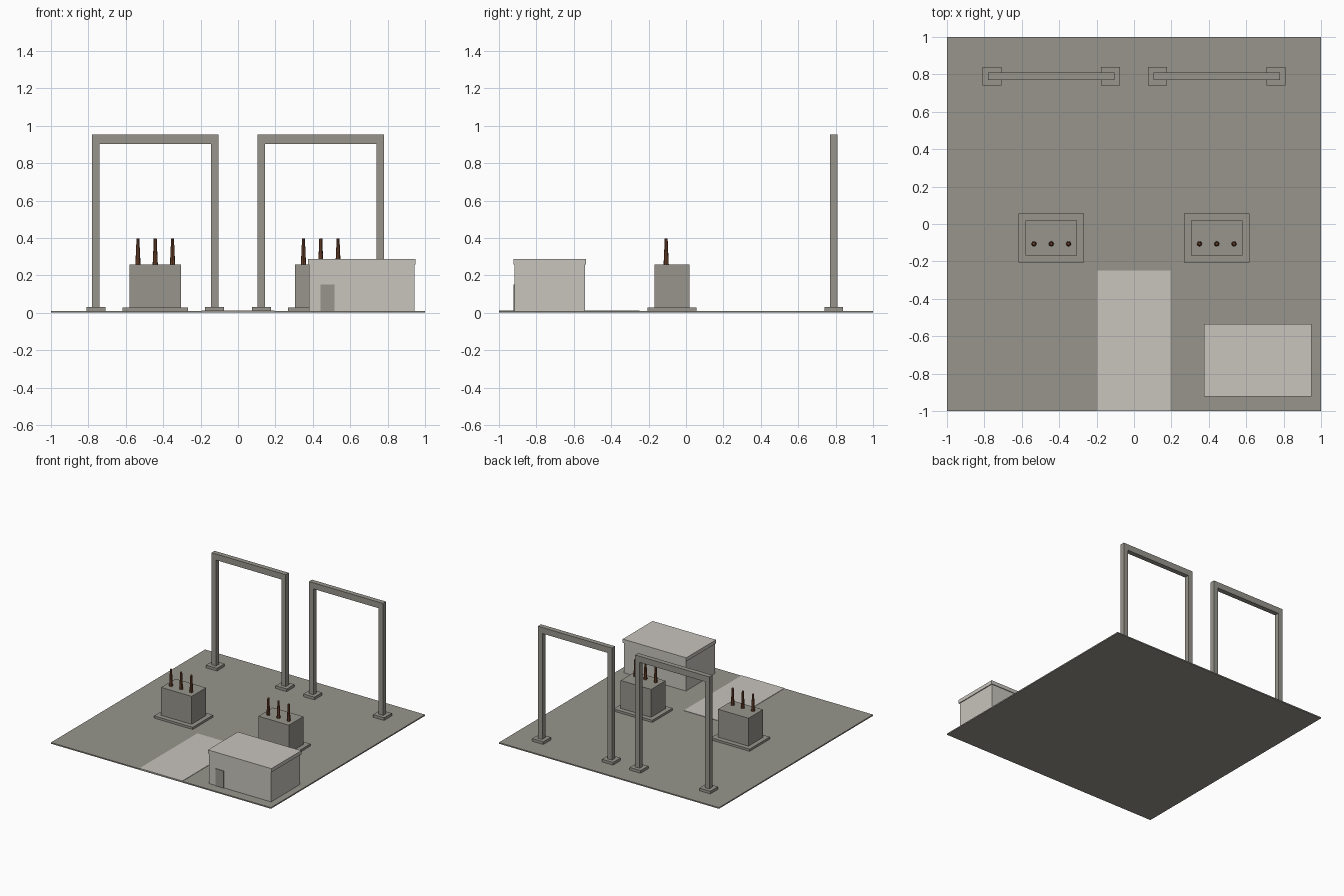
import bpy, bmesh

if "Cube" in bpy.data.objects:
    bpy.data.objects.remove(bpy.data.objects["Cube"])


def material(name, rgb):
    m = bpy.data.materials.new(name)
    m.diffuse_color = (*rgb, 1)
    m.use_nodes = True
    m.node_tree.nodes["Principled BSDF"].inputs["Base Color"].default_value = m.diffuse_color
    return m


GREY = material("concrete grey", (0.31, 0.30, 0.265))
LIGHT = material("pale stone", (0.58, 0.555, 0.51))
BROWN = material("porcelain brown", (0.17, 0.062, 0.028))


def finish(name, bm, mat):
    bmesh.ops.recalc_face_normals(bm, faces=bm.faces)
    me = bpy.data.meshes.new(name)
    bm.to_mesh(me)
    bm.free()
    me.materials.append(mat)
    ob = bpy.data.objects.new(name, me)
    bpy.context.collection.objects.link(ob)
    return ob


def box(name, x, y, z, mat):
    """Box from (min, max) ranges on each axis."""
    bm = bmesh.new()
    bmesh.ops.create_cube(bm, size=1)
    for v in bm.verts:
        v.co = [r[0] + (c + 0.5) * (r[1] - r[0]) for c, r in zip(v.co, (x, y, z))]
    return finish(name, bm, mat)


def around(c, size):
    return (c - size / 2, c + size / 2)


def turned(name, x, y, profile, mat, sides=8):
    """Low-poly turned part from (radius, height) points."""
    bm = bmesh.new()
    for (r1, z1), (r2, z2) in zip(profile, profile[1:]):
        res = bmesh.ops.create_cone(bm, cap_ends=True, segments=sides,
                                    radius1=r1, radius2=r2, depth=z2 - z1)
        bmesh.ops.translate(bm, verts=res["verts"], vec=(x, y, (z1 + z2) / 2))
    return finish(name, bm, mat)


# Yard slab and driveway
box("yard_slab", (-1, 1), (-1, 1), (0, 0.01), GREY)
box("driveway", (-0.196, 0.194), (-1, -0.248), (0.004, 0.013), LIGHT)

for side, s in (("left", -1), ("right", 1)):
    cx = 0.4425 * s

    # Gantry: two posts on footings with a cross beam
    gy = 0.79
    for i, off in enumerate((-0.317, 0.317)):
        box(f"{side}_gantry_footing_{i}", around(cx + off, 0.1), around(gy, 0.1), (0, 0.032), GREY)
        box(f"{side}_gantry_post_{i}", around(cx + off, 0.04), around(gy, 0.04), (0.032, 0.902), GREY)
    box(f"{side}_gantry_beam", around(cx, 0.674), around(gy, 0.04), (0.902, 0.952), GREY)

    # Transformer: plinth, tank and three bushings
    box(f"{side}_transformer_plinth", around(cx, 0.352), around(-0.075, 0.264), (0, 0.028), GREY)
    box(f"{side}_transformer_tank", around(cx, 0.277), around(-0.075, 0.187), (0.028, 0.257), GREY)
    for i in (-1, 0, 1):
        turned(f"{side}_bushing_{i + 2}", cx + 0.0925 * i, -0.106,
               [(0.014, 0.257), (0.009, 0.365), (0.008, 0.396)], BROWN)

# Control building: walls, flat roof and door
box("building_walls", (0.38, 0.943), (-0.917, -0.541), (0.004, 0.257), LIGHT)
box("building_roof", (0.373, 0.95), (-0.923, -0.535), (0.257, 0.287), LIGHT)
box("building_door", (0.441, 0.516), (-0.922, -0.915), (0.01, 0.15), GREY)
